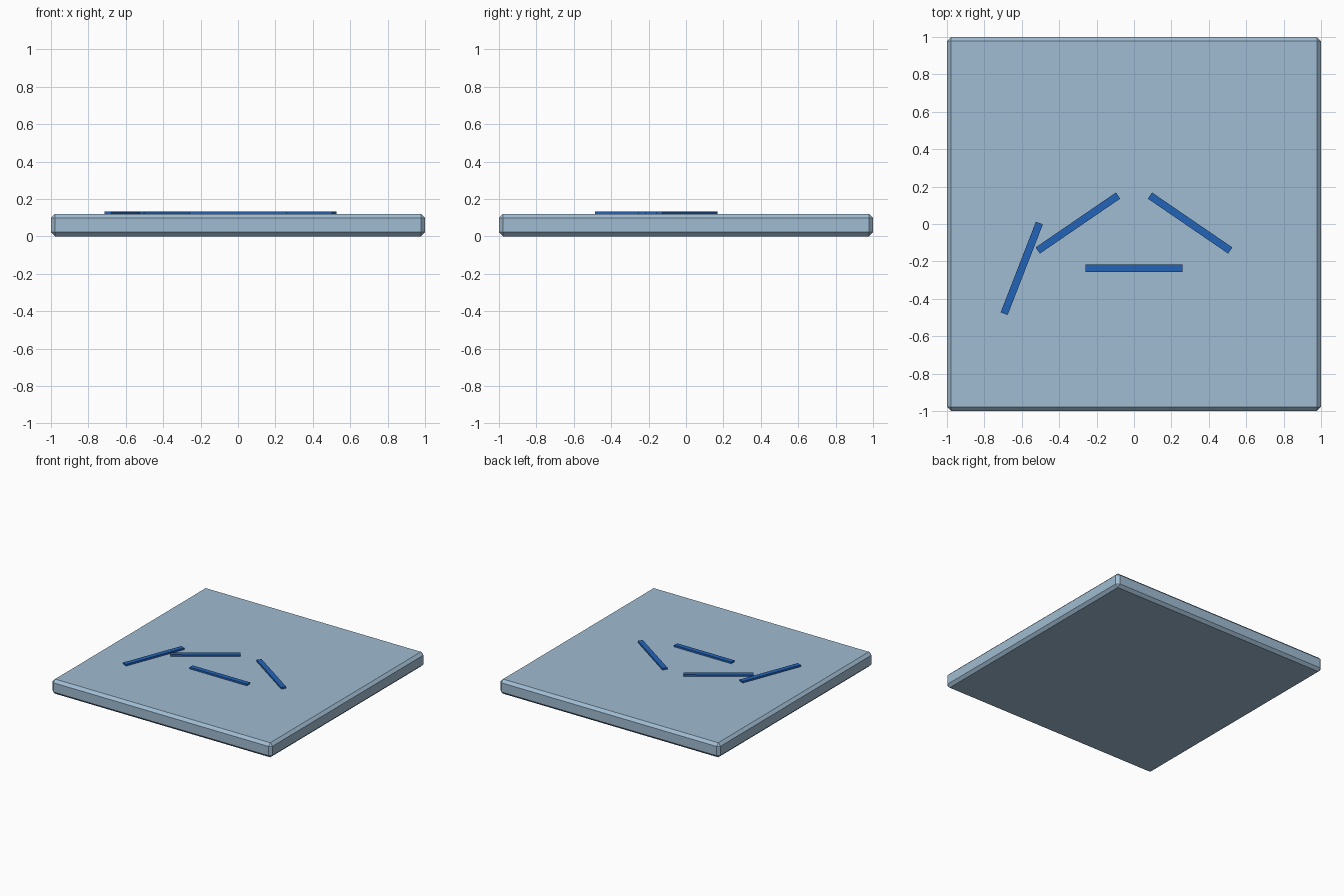
import bpy

if "Cube" in bpy.data.objects:
    bpy.data.objects.remove(bpy.data.objects["Cube"])

def material(name, color):
    m = bpy.data.materials.new(name)
    m.diffuse_color = (*color, 1)
    m.use_nodes = True
    m.node_tree.nodes["Principled BSDF"].inputs["Base Color"].default_value = m.diffuse_color
    return m

slate_blue = material("pale_blue", (0.352, 0.503, 0.645))
deep_blue = material("deep_blue", (0.017, 0.127, 0.485))

def box(name, loc, size, mat, angle=0.0):
    bpy.ops.mesh.primitive_cube_add(size=1, location=loc, rotation=(0, 0, angle))
    o = bpy.context.object
    o.name = name
    o.scale = size
    bpy.ops.object.transform_apply(location=False, rotation=False, scale=True)
    o.data.materials.append(mat)
    return o

# Square slab with a single chamfer on every edge
slab = box("slab", (0, 0, 0.06), (2, 2, 0.12), slate_blue)
bevel = slab.modifiers.new("chamfer", 'BEVEL')
bevel.width = 0.022
bevel.segments = 1
bevel.limit_method = 'NONE'

# Thin ripple bars lying on the slab: x, y, angle in radians
bars = [(-0.6, -0.237, 1.2), (-0.3, 0.005, 0.6), (0.0, -0.237, 0.0), (0.3, 0.005, -0.6)]
for i, (x, y, a) in enumerate(bars):
    box(f"ripple_bar_{i + 1}", (x, y, 0.1255), (0.52, 0.04, 0.017), deep_blue, a)
